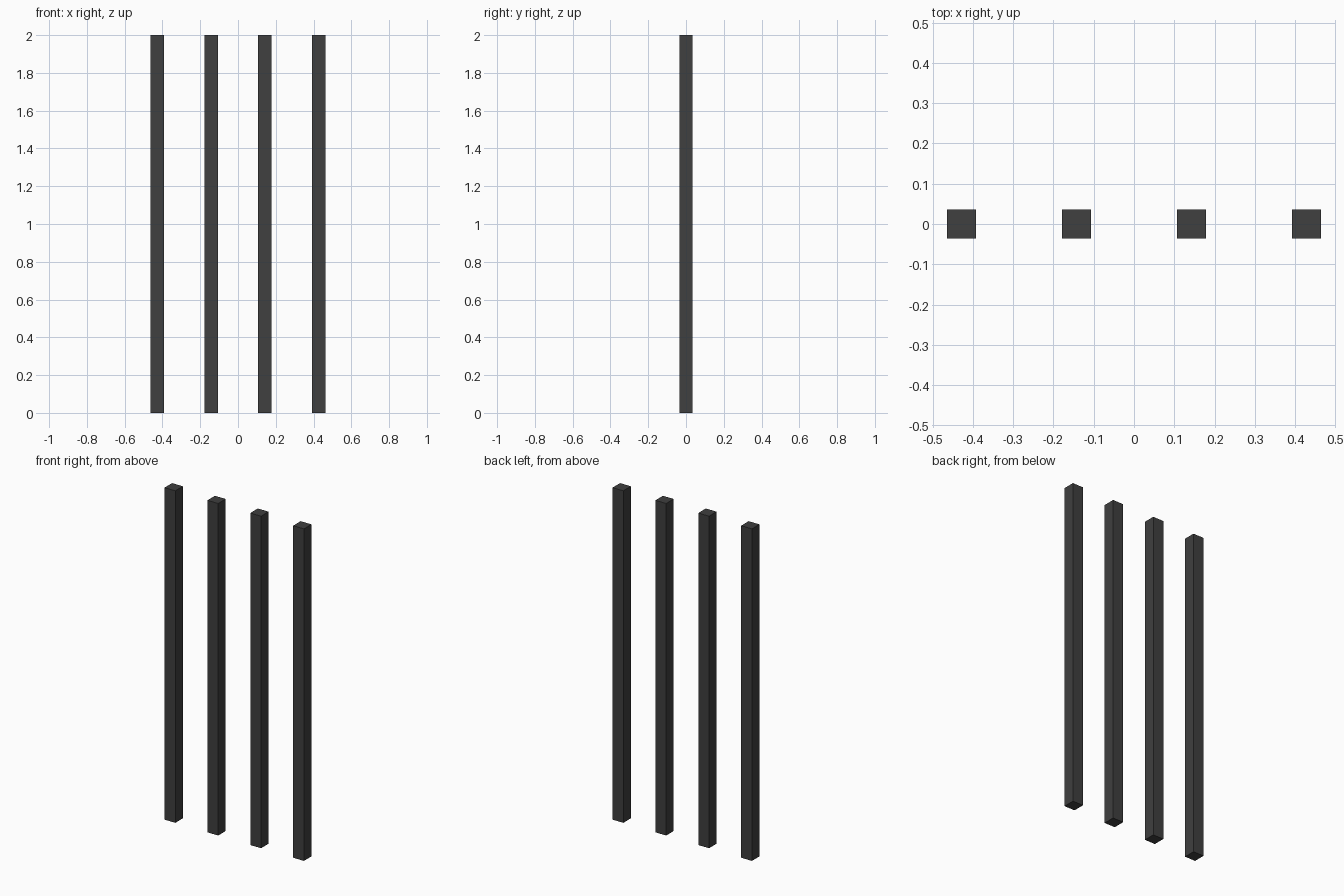
import bpy

if "Cube" in bpy.data.objects:
    bpy.data.objects.remove(bpy.data.objects["Cube"])

HEIGHT = 2.0
WIDTH = HEIGHT / 28      # square section
SPACING = HEIGHT / 7     # centre to centre
COUNT = 4

dark = bpy.data.materials.new("dark_metal")
dark.diffuse_color = (0.05, 0.05, 0.05, 1)
dark.use_nodes = True
dark.node_tree.nodes["Principled BSDF"].inputs["Base Color"].default_value = dark.diffuse_color

# Row of identical upright square bars
for i in range(COUNT):
    x = (i - (COUNT - 1) / 2) * SPACING
    bpy.ops.mesh.primitive_cube_add(size=1, location=(x, 0, HEIGHT / 2))
    bar = bpy.context.object
    bar.name = f"upright_bar_{i + 1}"
    bar.scale = (WIDTH, WIDTH, HEIGHT)
    bpy.ops.object.transform_apply(location=False, rotation=False, scale=True)
    bar.data.materials.append(dark)
